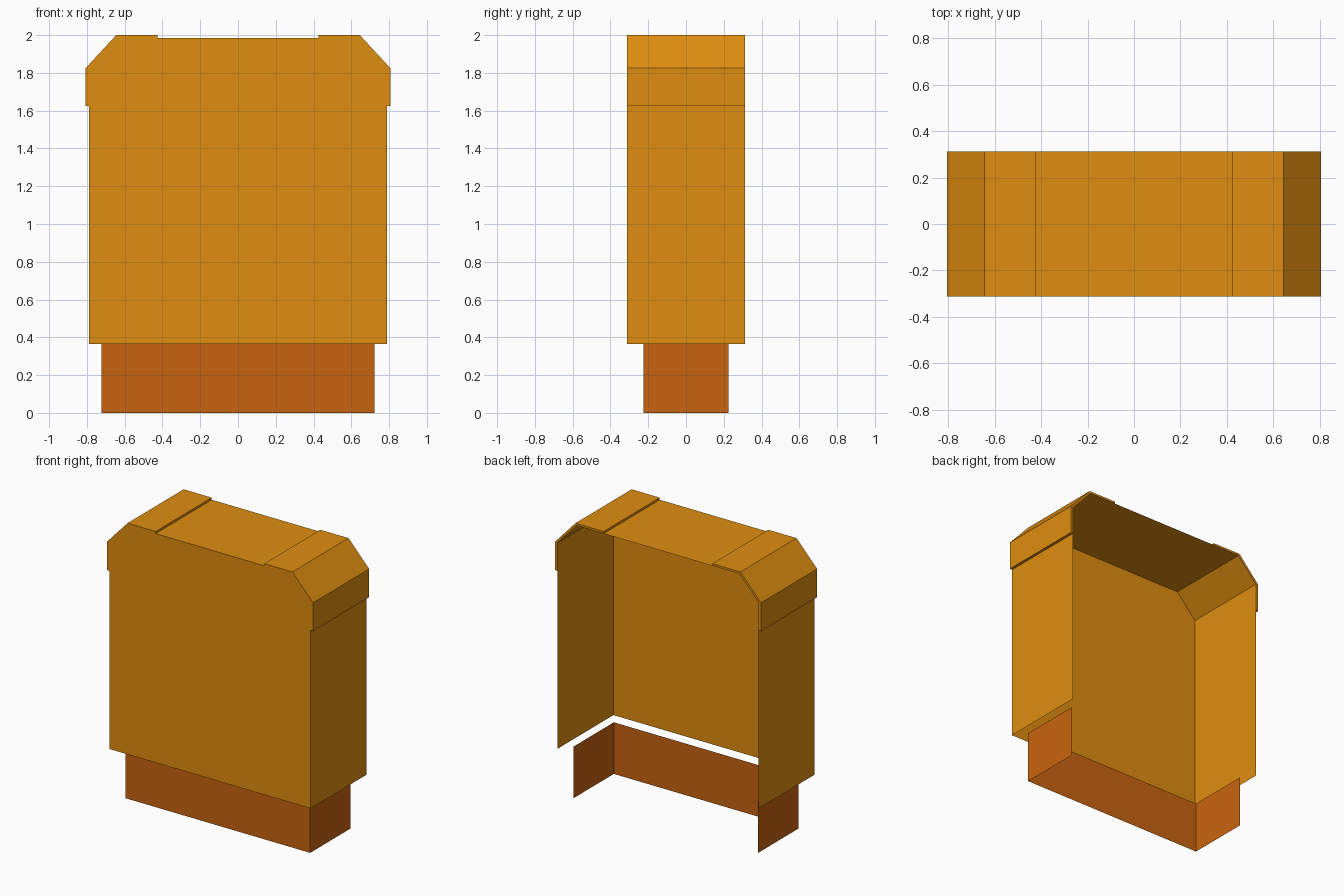
import bpy
import bmesh

if "Cube" in bpy.data.objects:
    bpy.data.objects.remove(bpy.data.objects["Cube"])


def material(name, colour):
    m = bpy.data.materials.new(name)
    m.diffuse_color = (*colour, 1.0)
    m.use_nodes = True
    m.node_tree.nodes["Principled BSDF"].inputs["Base Color"].default_value = m.diffuse_color
    return m


amber = material("amber", (0.74, 0.27, 0.005))
rust = material("rust_orange", (0.575, 0.127, 0.0048))


def make_object(name, bm, mat):
    mesh = bpy.data.meshes.new(name)
    bm.to_mesh(mesh)
    bm.free()
    mesh.materials.append(mat)
    ob = bpy.data.objects.new(name, mesh)
    bpy.context.collection.objects.link(ob)
    return ob


def open_shell(name, profile, depth, mat, top_open=False):
    """Front panel plus walls swept to the back; back and bottom stay open.
    The profile runs bottom right, over the top, to bottom left."""
    bm = bmesh.new()
    front = [bm.verts.new((x, -depth, z)) for x, z in profile]
    back = [bm.verts.new((x, depth, z)) for x, z in profile]
    bm.faces.new(front[::1])
    for i in range(len(profile) - 1):
        if top_open and profile[i][1] == profile[i + 1][1]:
            continue
        bm.faces.new((front[i], back[i], back[i + 1], front[i + 1]))
    loose = [v for v in bm.verts if not v.link_faces]
    bmesh.ops.delete(bm, geom=loose, context='VERTS')
    return make_object(name, bm, mat)


def mirrored(half):
    return half + [(-x, z) for x, z in reversed(half)]


D = 0.3135
# Main body with chamfered shoulders, open at back and bottom
body_half = [(0.7875, 0.365), (0.7875, 1.822), (0.636, 1.985)]
open_shell("body_shell", mirrored(body_half), D, amber)

# Recessed base skirt, open at back, top and bottom
open_shell("base_skirt", mirrored([(0.7225, 0.0), (0.7225, 0.365)]), 0.225,
           rust, top_open=True)

# Raised shoulder caps: a thin band lying over each chamfer
outer = [(0.7875, 1.625), (0.8065, 1.625), (0.8065, 1.825), (0.645, 2.0),
         (0.425, 2.0), (0.425, 1.985)]
inner = [(0.7875, 1.625), (0.7875, 1.625), (0.7875, 1.822), (0.636, 1.985),
         (0.425, 1.985), (0.425, 1.985)]
for side, label in ((1, "right"), (-1, "left")):
    bm = bmesh.new()

    def row(points, y):
        return [bm.verts.new((side * x, y, z)) for x, z in points]

    of, ob_, nf, nb = row(outer, -D), row(outer, D), row(inner, -D), row(inner, D)
    for i in range(len(outer) - 1):
        quads = [(of[i], ob_[i], ob_[i + 1], of[i + 1])]
        if 0 < i < len(outer) - 2:  # front and back edges of the band
            quads += [(nf[i], of[i], of[i + 1], nf[i + 1]),
                      (ob_[i], nb[i], nb[i + 1], ob_[i + 1])]
        for q in quads:
            bm.faces.new(q if side > 0 else q[::-1])
    bmesh.ops.remove_doubles(bm, verts=bm.verts[:], dist=0.0005)
    make_object("shoulder_cap_" + label, bm, amber)
